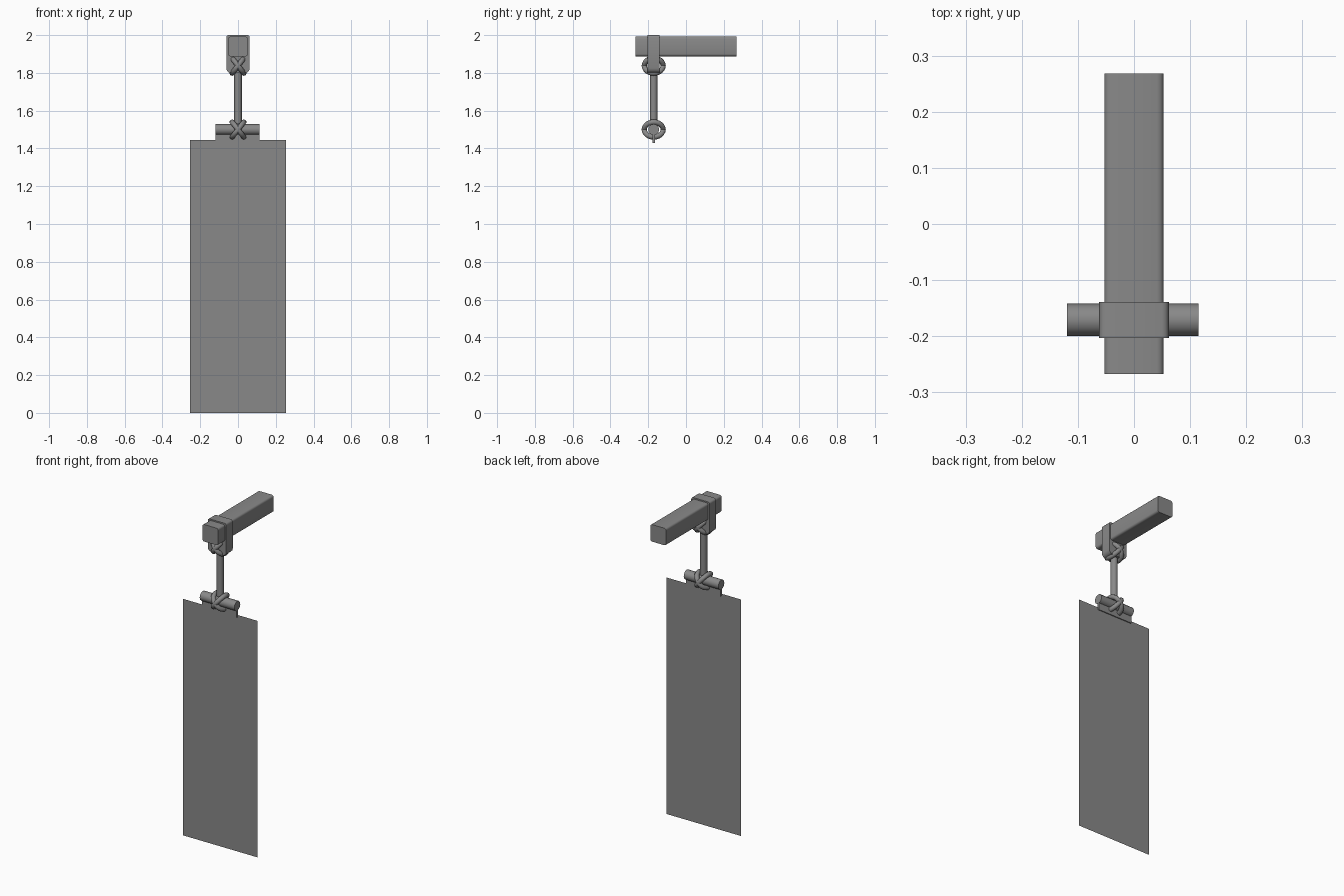
import bpy, math
from mathutils import Vector

cube = bpy.data.objects.get("Cube")
if cube:
    bpy.data.objects.remove(cube, do_unlink=True)

grey = bpy.data.materials.new("plain_grey")
grey.use_nodes = True
colour = (0.25, 0.25, 0.25, 1)
grey.diffuse_color = colour
grey.node_tree.nodes["Principled BSDF"].inputs["Base Color"].default_value = colour

Y = -0.171      # plane in which everything hangs
ROD_Z = 1.50
LOOP_Z = 1.838


def finish(name, smooth=True):
    ob = bpy.context.object
    ob.name = name
    ob.data.materials.append(grey)
    if smooth:
        bpy.ops.object.shade_smooth_by_angle(angle=math.radians(40))
    return ob


def extrude_profile(name, points, y0, y1):
    """Extrude an x-z outline along y."""
    n = len(points)
    verts = [(x, y, z) for y in (y0, y1) for x, z in points]
    faces = [tuple(range(n)), tuple(reversed(range(n, 2 * n)))]
    faces += [(i, i + n, (i + 1) % n + n, (i + 1) % n) for i in range(n)]
    mesh = bpy.data.meshes.new(name)
    mesh.from_pydata(verts, [], faces)
    ob = bpy.data.objects.new(name, mesh)
    bpy.context.collection.objects.link(ob)
    bpy.ops.object.select_all(action='DESELECT')
    bpy.context.view_layer.objects.active = ob
    ob.select_set(True)
    return finish(name)


def rounded(half_w, z0, z1, low, high, steps=3):
    """Rounded rectangle outline with separate lower and upper corner radii."""
    pts = []
    corners = ((1, z0, low, -90), (1, z1, high, 0), (-1, z1, high, 90), (-1, z0, low, 180))
    for side, z, r, start in corners:
        cx = side * (half_w - r)
        cz = z + r if z == z0 else z - r
        for i in range(steps + 1):
            a = math.radians(start + 90 * i / steps)
            pts.append((cx + r * math.cos(a), cz + r * math.sin(a)))
    return pts


def cylinder(name, r, length, loc, rot=(0, 0, 0), sides=12):
    bpy.ops.mesh.primitive_cylinder_add(vertices=sides, radius=r, depth=length,
                                        location=loc, rotation=rot)
    return finish(name)


# Beam and the strap round it
extrude_profile("beam", rounded(0.053, 1.888, 1.992, 0.012, 0.012), -0.267, 0.268)
extrude_profile("strap", rounded(0.062, 1.80, 2.0, 0.025, 0.012), -0.203, -0.139)

# Hanging rope and its two crossed knots
cylinder("rope", 0.02, LOOP_Z - ROD_Z - 0.06, (0, Y, (LOOP_Z + ROD_Z) / 2))
for label, z in (("upper", LOOP_Z), ("lower", ROD_Z)):
    for side, s in (("left", 1), ("right", -1)):
        bpy.ops.mesh.primitive_torus_add(
            major_radius=0.05, minor_radius=0.014, major_segments=24, minor_segments=10,
            location=(0, Y, z), rotation=(0, math.radians(90 + 38 * s), 0))
        finish(f"{label}_knot_{side}")

# Rod with the cloth sleeve tab under it
cylinder("rod", 0.029, 0.234, (-0.002, Y, ROD_Z), (0, math.pi / 2, 0))
bpy.ops.mesh.primitive_cube_add(size=1, location=(-0.002, Y, 1.455))
bpy.context.object.scale = (0.234, 0.012, 0.05)
finish("sleeve_tab", False)

# Banner cloth
bpy.ops.mesh.primitive_plane_add(size=1, location=(0, Y, 0.7225),
                                 rotation=(math.pi / 2, 0, 0))
bpy.context.object.scale = (0.506, 1.445, 1)
finish("banner", False)
